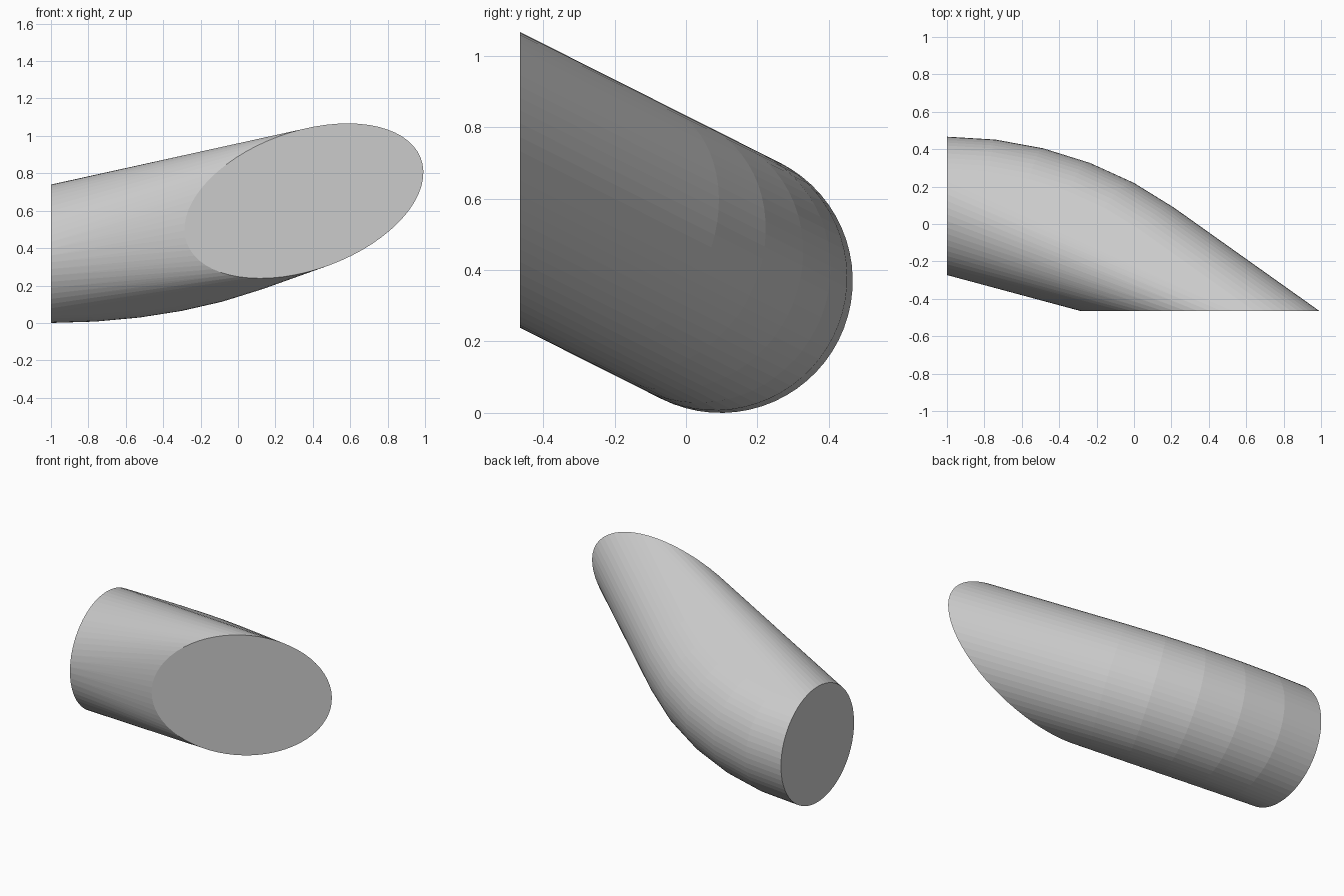
import bpy, bmesh
from math import sin, cos, pi, radians
from mathutils import Vector

if "Cube" in bpy.data.objects:
    bpy.data.objects.remove(bpy.data.objects["Cube"])

R_TUBE, R_BEND = 0.37, 1.608
SIDES, STEPS = 64, 5
BEND = radians(38.5)
TILT = radians(26.7)
FRONT_Y = -0.465

start = Vector((-1, 0.097, 0.37))
ahead = Vector((1, 0, 0))
inward = Vector((0, -cos(TILT), sin(TILT)))   # direction the tube bends toward
side = ahead.cross(inward)

bm = bmesh.new()


def ring(t, cut=False):
    """Circle of tube points at bend angle t, optionally run on to the front cut."""
    centre = start + ahead * R_BEND * sin(t) + inward * R_BEND * (1 - cos(t))
    direction = ahead * cos(t) + inward * sin(t)
    normal = inward * cos(t) - ahead * sin(t)
    for i in range(SIDES):
        a = 2 * pi * i / SIDES
        p = centre + R_TUBE * (normal * cos(a) + side * sin(a))
        if cut:
            p += direction * ((FRONT_Y - p.y) / direction.y)
        p.y = max(p.y, FRONT_Y)
        bm.verts.new(p)


# bent part, then the slanted front end
for k in range(STEPS + 1):
    ring(BEND * k / STEPS)
ring(BEND, cut=True)

# wrap the inner side of the bend straight across
bmesh.ops.remove_doubles(bm, verts=bm.verts[:], dist=0.0005)
bmesh.ops.convex_hull(bm, input=bm.verts[:])
bmesh.ops.delete(bm, geom=[v for v in bm.verts if not v.link_faces], context='VERTS')
# merge the flat end caps
bmesh.ops.dissolve_limit(bm, angle_limit=radians(0.3), verts=bm.verts[:], edges=bm.edges[:])
bmesh.ops.recalc_face_normals(bm, faces=bm.faces[:])

mesh = bpy.data.meshes.new("bent_tube_hull")
bm.to_mesh(mesh)
bm.free()
obj = bpy.data.objects.new("bent_tube_hull", mesh)
bpy.context.collection.objects.link(obj)
